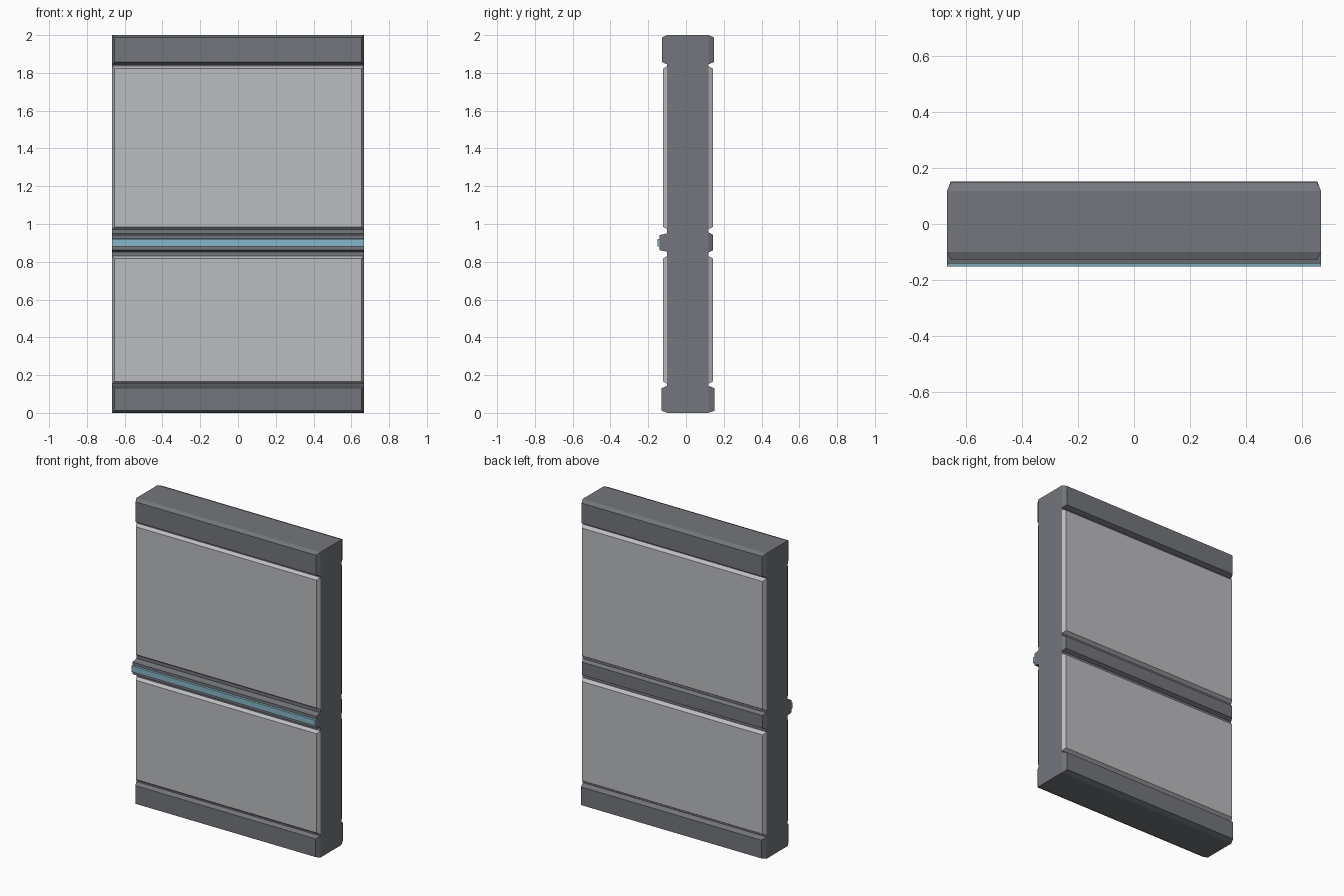
import bpy, bmesh

if "Cube" in bpy.data.objects:
    bpy.data.objects.remove(bpy.data.objects["Cube"])

HALF_W = 0.666
FRONT, BACK = -0.100, 0.118     # faces of the core slab


def material(name, rgb):
    m = bpy.data.materials.new(name)
    m.diffuse_color = (*rgb, 1)
    m.use_nodes = True
    m.node_tree.nodes["Principled BSDF"].inputs["Base Color"].default_value = m.diffuse_color
    return m


DARK = material("dark grey", (0.175, 0.182, 0.20))
LIGHT = material("light grey", (0.50, 0.505, 0.525))
BLUE = material("pale blue", (0.24, 0.47, 0.57))


def plate(name, mat, y0, y1, z0, z1, inset_x=0.0, inset_z=0.0):
    """Slab from y0 to y1 whose outer face (y1) is inset, giving sloped edges."""
    bm = bmesh.new()
    rings = []
    for y, ix, iz in ((y0, 0, 0), (y1, inset_x, inset_z)):
        x, a, b = HALF_W - ix, z0 + iz, z1 - iz
        rings.append([bm.verts.new((px, y, pz)) for px, pz in
                      ((-x, a), (x, a), (x, b), (-x, b))])
    inner, outer = rings
    bm.faces.new(inner)
    bm.faces.new(outer)
    for i in range(4):
        j = (i + 1) % 4
        bm.faces.new((inner[i], inner[j], outer[j], outer[i]))
    bmesh.ops.recalc_face_normals(bm, faces=bm.faces)
    mesh = bpy.data.meshes.new(name)
    bm.to_mesh(mesh)
    bm.free()
    mesh.materials.append(mat)
    obj = bpy.data.objects.new(name, mesh)
    bpy.context.collection.objects.link(obj)
    return obj


# Core slab
plate("core", DARK, FRONT, BACK, 0, 2)

# Bevelled bands and panels on both faces
for side, base, d_panel, d_top, d_bottom in (
        ("front", FRONT, -0.021, -0.027, -0.029),
        ("back", BACK, 0.024, 0.030, 0.034)):
    plate(side + "_top_band", DARK, base, base + d_top, 1.845, 2.0, 0.013, 0.012)
    plate(side + "_bottom_band", DARK, base, base + d_bottom, 0.0, 0.143, 0.013, 0.012)
    plate(side + "_upper_panel", LIGHT, base, base + d_panel, 0.971, 1.836, 0.012, 0.014)
    plate(side + "_lower_panel", LIGHT, base, base + d_panel, 0.153, 0.831, 0.012, 0.014)

# Middle rails: front one is square-ended and carries the blue strip
plate("back_rail", DARK, BACK, BACK + 0.024, 0.848, 0.956, 0.012, 0.012)
plate("front_rail", DARK, FRONT, -0.141, 0.853, 0.950, 0.0, 0.009)
plate("blue_strip", BLUE, -0.141, -0.152, 0.880, 0.922, 0.0, 0.002)
